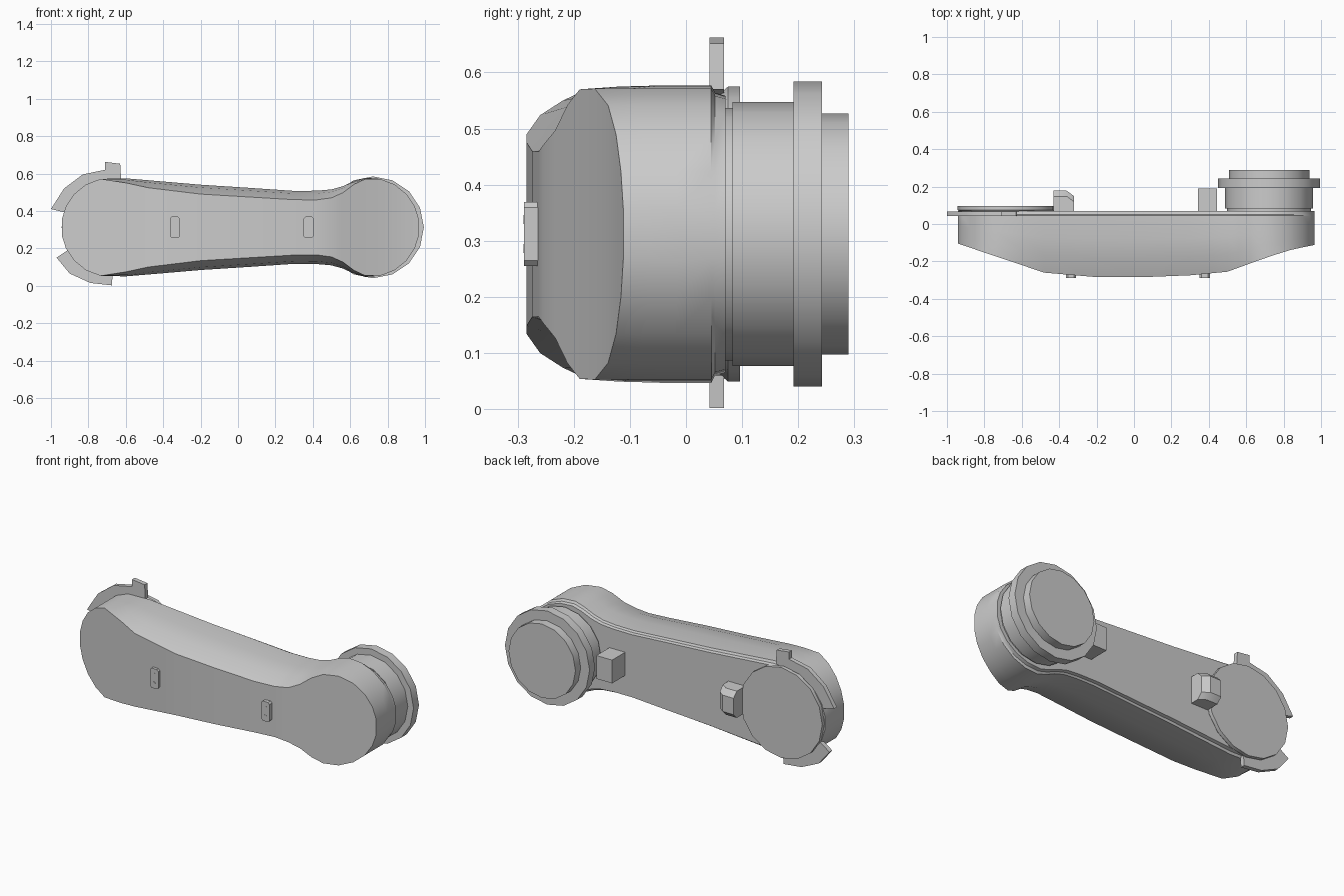
import bpy, bmesh, math

if "Cube" in bpy.data.objects:
    bpy.data.objects.remove(bpy.data.objects["Cube"])

grey = bpy.data.materials.new("light grey")
grey.use_nodes = True
COLOUR = (0.6, 0.6, 0.6, 1)
grey.diffuse_color = COLOUR
grey.node_tree.nodes["Principled BSDF"].inputs["Base Color"].default_value = COLOUR

MID_Z = 0.312
LEFT_X, RIGHT_X, END_R = -0.68, 0.705, 0.265


def finish(name, bm, angle=30):
    bmesh.ops.recalc_face_normals(bm, faces=bm.faces)
    mesh = bpy.data.meshes.new(name)
    bm.to_mesh(mesh)
    bm.free()
    mesh.materials.append(grey)
    obj = bpy.data.objects.new(name, mesh)
    bpy.context.collection.objects.link(obj)
    bpy.ops.object.select_all(action="DESELECT")
    obj.select_set(True)
    bpy.context.view_layer.objects.active = obj
    bpy.ops.object.shade_smooth_by_angle(angle=math.radians(angle))
    return obj


def loft(name, rings, angle=30):
    """Skin a row of matching closed rings and cap both ends."""
    bm = bmesh.new()
    rows = [[bm.verts.new(p) for p in ring] for ring in rings]
    for a, b in zip(rows, rows[1:]):
        for i in range(len(a)):
            j = (i + 1) % len(a)
            bm.faces.new((a[i], a[j], b[j], b[i]))
    bm.faces.new(rows[0])
    bm.faces.new(rows[-1])
    return finish(name, bm, angle)


def plate(name, outline, y0, y1):
    """Extrude an x-z outline along y."""
    return loft(name, [[(x, y, z) for x, z in outline] for y in (y0, y1)])


def turned(name, x, steps, sides=16):
    """Round part about a y axis, from (y, radius) steps."""
    turn = [2 * math.pi * i / sides for i in range(sides)]
    return loft(name, [[(x + r * math.cos(a), y, MID_Z + r * math.sin(a))
                        for a in turn] for y, r in steps], 35)


def front_y(x):
    """Depth of the front face along the arm."""
    pts = [(-1, -0.085), (-0.48, -0.26), (-0.2, -0.284), (0.2, -0.284),
           (0.5, -0.255), (0.72, -0.175), (0.85, -0.135), (1, -0.105)]
    for (xa, ya), (xb, yb) in zip(pts, pts[1:]):
        if x <= xb:
            return ya + (yb - ya) * (x - xa) / (xb - xa)


# Arm body: stations of x, half height at the back, half height at the front
angles = [math.radians(a) for a in (10, 25, 42, 60, 78)]
left_end = [(LEFT_X - END_R * math.cos(a), END_R * math.sin(a), END_R * math.sin(a))
            for a in angles]
right_end = [(RIGHT_X + END_R * math.cos(a), END_R * math.sin(a), END_R * math.sin(a))
             for a in reversed(angles)]
waist = [(-0.6, 0.262, 0.238), (-0.48, 0.252, 0.212), (-0.2, 0.228, 0.178),
         (0.05, 0.212, 0.163), (0.3, 0.195, 0.148), (0.42, 0.196, 0.147),
         (0.5, 0.203, 0.158), (0.56, 0.22, 0.185), (0.62, 0.247, 0.23),
         (0.68, 0.265, 0.258)]
body = []
for x, h, f in left_end + waist + right_end:
    y = front_y(x)
    span = 0.045 - y
    half = [(0.07, h * 0.93), (0.052, h * 0.95), (0.045, h),
            (y + span * 0.62, h), (y + span * 0.3, h - (h - f) * 0.3), (y, f)]
    body.append([(x, py, MID_Z + z) for py, z in half]
                + [(x, py, MID_Z - z) for py, z in reversed(half)])
loft("arm_body", body)

# Joint drum with flange and end cap
turned("joint_drum", 0.722, [(0.06, 0.225), (0.083, 0.225), (0.083, 0.235), (0.195, 0.235)])
turned("joint_flange", 0.722, [(0.192, 0.272), (0.242, 0.272)])
turned("joint_end_cap", 0.722, [(0.235, 0.215), (0.29, 0.215)])

# Flat cover on the opposite joint
turned("joint_cover", LEFT_X, [(0.06, 0.25), (0.075, 0.263), (0.096, 0.263)])

# Clip segments round the cover
plate("upper_clip", [(-1, 0.41), (-0.93, 0.52), (-0.83, 0.595), (-0.71, 0.62),
                     (-0.71, 0.662), (-0.63, 0.652), (-0.625, 0.57), (-0.73, 0.55),
                     (-0.84, 0.5), (-0.92, 0.39)], 0.042, 0.068)
plate("lower_clip", [(-0.97, 0.15), (-0.9, 0.065), (-0.79, 0.015), (-0.675, 0.002),
                     (-0.67, 0.06), (-0.77, 0.08), (-0.86, 0.13), (-0.91, 0.19)],
      0.042, 0.068)

# Pegs on the back
loft("drum_side_peg", [[(0.342, 0.05, z), (0.342, 0.19, z), (0.443, 0.19, z), (0.443, 0.05, z)]
                       for z in (0.245, 0.38)])
loft("cover_side_peg", [[(-0.43, 0.05, z), (-0.43, 0.178 - c, z), (-0.36, 0.178 - c, z),
                         (-0.322, 0.15 - c, z), (-0.322, 0.05, z)]
                        for z, c in ((0.235, 0.03), (0.265, 0), (0.36, 0), (0.39, 0.03))])

# Screw plates on the front
for side, cx in (("right", -0.337), ("left", 0.378)):
    w, h, c = 0.027, 0.057, 0.01
    corners = [(w, h - c), (w - c, h), (c - w, h), (-w, h - c),
               (-w, c - h), (c - w, -h), (w - c, -h), (w, c - h)]
    plate(side + "_screw_plate", [(cx + x, MID_Z + z) for x, z in corners], -0.289, -0.262)
    for level, dz in (("upper", 0.026), ("lower", -0.026)):
        ring = [(cx + 0.008 * math.cos(i * math.pi / 4),
                 MID_Z + dz + 0.008 * math.sin(i * math.pi / 4)) for i in range(8)]
        plate(f"{side}_{level}_screw", ring, -0.29, -0.285)
